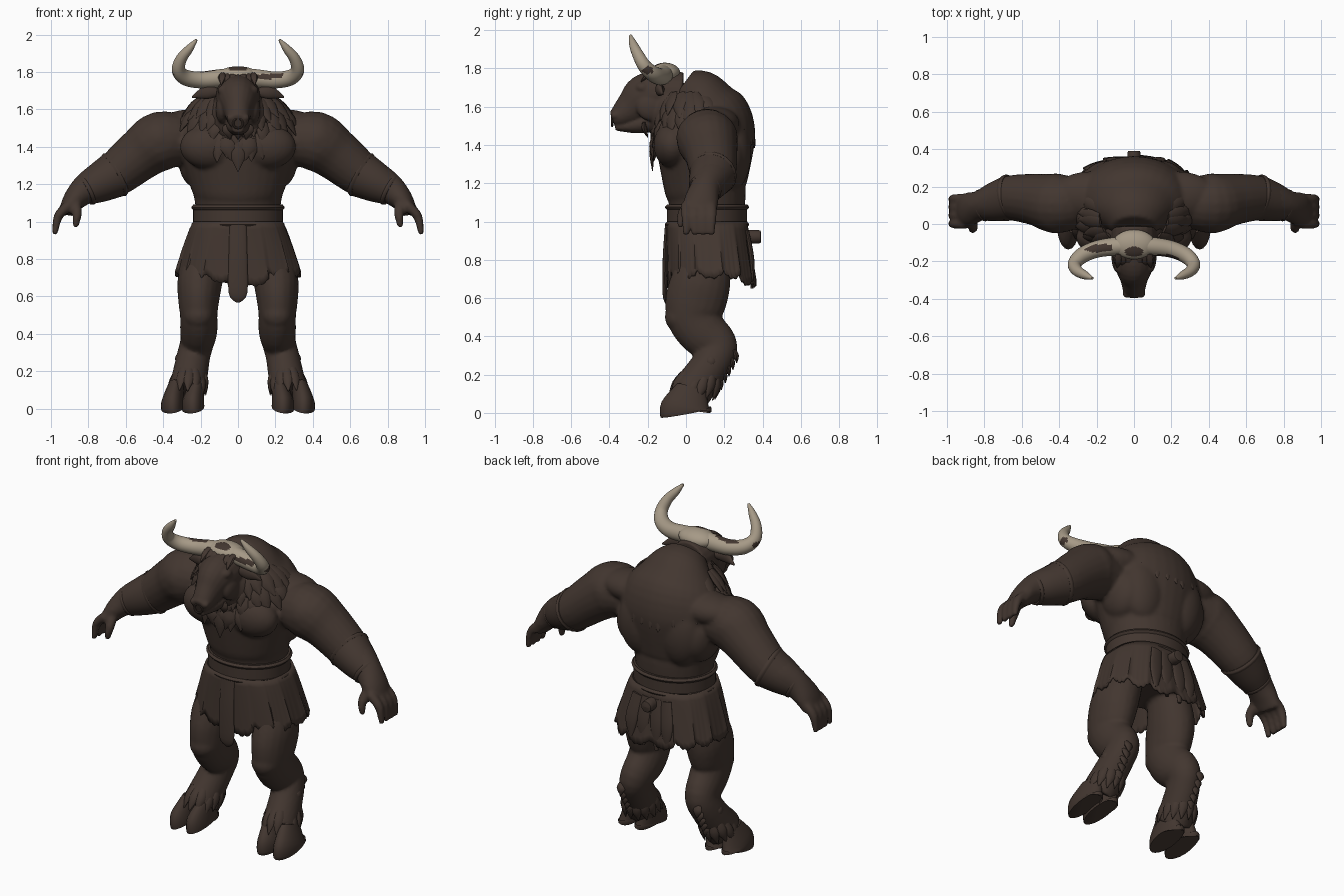
import bpy, bmesh, random
from math import sin, cos, pi, floor, copysign
from mathutils import Vector, Matrix

random.seed(4)
if "Cube" in bpy.data.objects:
    bpy.data.objects.remove(bpy.data.objects["Cube"])
X, Y, Z = Vector((1, 0, 0)), Vector((0, 1, 0)), Vector((0, 0, 1))


def material(name, rgb):
    mat = bpy.data.materials.new(name)
    mat.use_nodes = True
    mat.diffuse_color = (*rgb, 1)
    mat.node_tree.nodes["Principled BSDF"].inputs["Base Color"].default_value = (*rgb, 1)
    return mat


HIDE = material("dark brown hide", (.055, .037, .029))
HORN = material("beige horn", (.38, .32, .24))


def catmull(points, steps):
    """Smooth a list of sections with a spline through all of them."""
    last = len(points) - 1
    result = []
    for i in range(last):
        a, b, c, d = points[max(i - 1, 0)], points[i], points[i + 1], points[min(i + 2, last)]
        for k in range(steps):
            t = k / steps
            result.append(b + (c - a) * (t / 2) + (a * 2 - b * 5 + c * 4 - d) * (t * t / 2)
                          + (b * 3 - a - c * 3 + d) * (t ** 3 / 2))
    return result + [points[last]]


def tube(bm, sections, ref=X, steps=4, sides=20):
    """Loft rings (x, y, z, radius along ref, radius across); one radius makes a circle."""
    points = catmull([Vector(s if len(s) == 5 else (*s, s[3])) for s in sections], steps)
    rings = []
    for i, p in enumerate(points):
        ahead, behind = points[min(i + 1, len(points) - 1)], points[max(i - 1, 0)]
        tangent = Vector((ahead - behind)[:3]).normalized()
        u = (ref - tangent * ref.dot(tangent)).normalized()
        v = tangent.cross(u)
        angles = [2 * pi * k / sides for k in range(sides)]
        rings.append([bm.verts.new(Vector(p[:3]) + u * (p[3] * cos(a)) + v * (p[4] * sin(a))) for a in angles])
    for ring, following in zip(rings, rings[1:]):
        for k in range(sides):
            n = (k + 1) % sides
            bm.faces.new((ring[k], ring[n], following[n], following[k]))
    bm.faces.new(rings[0])
    bm.faces.new(rings[-1])


def spine(bm, sections, **options):
    """Loft along the middle plane from (y, z, half width, half depth)."""
    tube(bm, [(0, *s) for s in sections], **options)


def blob(bm, location, size):
    bmesh.ops.create_uvsphere(bm, u_segments=36, v_segments=24, radius=1,
                              matrix=Matrix.Translation(location) @ Matrix.Diagonal((*size, 1)))


def tuft(bm, base, tip, width, out):
    """Flat pointed lock of hair lying against a surface that faces out."""
    base, tip = Vector(base), Vector(tip)
    middle = base.lerp(tip, .45) + out * .006
    tube(bm, [(*base, .008, width * .7), (*middle, .014, width), (*tip, .002)], out, steps=3, sides=8)


def mirror(bm):
    copy = bmesh.ops.duplicate(bm, geom=bm.verts[:] + bm.edges[:] + bm.faces[:])["geom"]
    for vert in copy:
        if isinstance(vert, bmesh.types.BMVert):
            vert.co.x *= -1


def finish(name, bm, materials=(HIDE,), voxel=0):
    bmesh.ops.recalc_face_normals(bm, faces=bm.faces[:])
    mesh = bpy.data.meshes.new(name)
    bm.to_mesh(mesh)
    bm.free()
    part = bpy.data.objects.new(name, mesh)
    bpy.context.collection.objects.link(part)
    for mat in materials:
        mesh.materials.append(mat)
    bpy.ops.object.select_all(action='DESELECT')
    part.select_set(True)
    bpy.context.view_layer.objects.active = part
    bpy.ops.object.shade_smooth_by_angle(angle=.7)
    if voxel:
        fuse = part.modifiers.new("fuse", 'REMESH')
        fuse.mode, fuse.voxel_size, fuse.use_smooth_shade = 'VOXEL', voxel, True
        relax = part.modifiers.new("relax", 'SMOOTH')
        relax.factor, relax.iterations = .5, 3
    return part


# Body: arm, hand and leg on one side
bm = bmesh.new()
tube(bm, [(.28, .12, 1.43, .13), (.41, .11, 1.43, .16), (.52, .13, 1.36, .14), (.66, .14, 1.25, .12),
          (.75, .12, 1.21, .1), (.82, .1, 1.17, .08), (.88, .08, 1.11, .09, .06), (.92, .07, 1.05, .09, .04)], Y)
for i in range(4):
    y = .045 * i
    tube(bm, [(.9, y, 1.09, .027), (.96, y, 1.03, .025), (.98, y, .93, .015)], Y)
tube(bm, [(.87, .03, 1.1, .03), (.86, -.02, 1.04, .026), (.87, -.03, .97, .016)], Y)
tube(bm, [(.15, .11, .88, .1, .12), (.2, .08, .7, .12, .155), (.21, .05, .58, .11, .16), (.21, .04, .5, .1, .14),
          (.21, .09, .42, .1, .13), (.22, .16, .35, .09, .11), (.24, .14, .27, .09, .1), (.27, .02, .1, .1, .11)])

# Muscles: knee, chest, shoulder, back, flank, trapezius, then the trunk
blob(bm, (.21, -.03, .5), (.08, .08, .08))
blob(bm, (.15, -.07, 1.4), (.16, .1, .12))
blob(bm, (.42, .11, 1.44), (.14, .16, .14))
blob(bm, (.13, .24, 1.36), (.14, .1, .2))
blob(bm, (.22, .16, 1.34), (.1, .14, .16))
blob(bm, (.24, .15, 1.51), (.2, .13, .09))
mirror(bm)
spine(bm, [(.11, .8, .2, .17), (.11, 1.1, .23, .2), (.1, 1.2, .26, .22), (.1, 1.42, .33, .26), (.1, 1.52, .31, .25),
           (.07, 1.6, .25, .21), (.04, 1.66, .19, .16), (-.02, 1.71, .12, .1)], sides=32)
finish("body", bm, voxel=.012)

# Cloven hooves, two toes per foot
bm = bmesh.new()
for x in (.24, .35):
    tube(bm, [(x, 0, 0, .06, .135), (x, 0, .03, .06, .13), (x - .02, .03, .13, .04, .08)])
mirror(bm)
finish("hooves", bm)

# Hair locks around the ankles and behind the hocks
bm = bmesh.new()
LOCKS = 14
for i in range(LOCKS):
    angle = 2 * pi * i / LOCKS
    out = Vector((sin(angle), cos(angle), 0))
    base = Vector((.26 + .08 * out.x, .08 + .1 * out.y, random.uniform(.18, .22)))
    tuft(bm, base, base + out * .02 + Vector((.01, -.05, -.12)), .028, out)
for i in range(5):
    for base, out in ((Vector((.26, .25, .33)), Y), (Vector((.31, .13, .3)), X)):
        base += Vector((0, -.02, -.035)) * i
        tuft(bm, base, base + out * .015 - Z * .07, .028, out)
mirror(bm)
finish("leg_hair", bm)

# Bracers with slightly raised rims
bm = bmesh.new()
elbow, wrist = Vector((.66, .14, 1.25)), Vector((.81, .1, 1.17))
step = (wrist - elbow) * .08
for center, radius in ((elbow, .125), (wrist, .085)):
    tube(bm, [(*(center + step * k), radius + .003 - .006 * abs(k)) for k in (-1, 0, 1)], Y)
tube(bm, [(*elbow, .124), (*elbow.lerp(wrist, .6), .104), (*wrist, .084)], Y)
mirror(bm)
finish("bracers", bm)

# Belt with rolled edges
bm = bmesh.new()
spine(bm, [(.11, .98, .24, .21), (.11, 1.09, .24, .21)], sides=48)
for z in (.985, 1.075):
    spine(bm, [(.11, z + .015 * k, .25 - .012 * abs(k), .22 - .012 * abs(k)) for k in (-1, 0, 1)], sides=48)
finish("belt", bm)

# Kilt of overlapping ragged panels
bm = bmesh.new()
COLUMNS, PANELS, ROWS = 168, 14, 8
drops = [random.uniform(-.02, .02) for _ in range(PANELS)]
columns = []
for i in range(COLUMNS):
    angle = 2 * pi * i / COLUMNS
    panel = i * PANELS / COLUMNS
    across = panel - floor(panel)
    hem = .66 + .04 * abs(2 * across - 1) ** 2 + drops[int(panel)] + .035 * abs(sin(angle)) + .006 * sin(2 * i)
    side, back = (copysign(abs(w) ** .8, w) for w in (sin(angle), -cos(angle)))
    column = []
    for j in range(ROWS + 1):
        t = j / ROWS
        pleat = 1 + t * .05 * (across - .5)
        column.append(bm.verts.new((side * (.24 + .095 * t ** .8) * pleat,
                                    .11 + .02 * t + back * (.21 + .025 * t) * pleat, 1 + (hem - 1) * t)))
    columns.append(column)
for p, q in zip(columns, columns[1:] + columns[:1]):
    for j in range(ROWS):
        bm.faces.new((p[j], q[j], q[j + 1], p[j + 1]))
kilt = finish("kilt", bm)
kilt.modifiers.new("cloth", 'SOLIDIFY').thickness = .014

# Front flap, back strips and tail stub
bm = bmesh.new()
spine(bm, [(-.1, .98, .045, .01), (-.11, .8, .05, .012), (-.11, .62, .05, .012), (-.1, .57, .015, .006)])
for x, z in ((-.11, .68), (-.04, .65), (.05, .66), (.13, .69)):
    tube(bm, [(x * .8, .32, .95, .035, .01), (x, .345, .8, .04, .012), (x, .345, z, .012, .008)])
finish("kilt_flaps", bm)
bm = bmesh.new()
spine(bm, [(.28, .92, .035, .035), (.38, .92, .035, .035), (.39, .92, .02, .02)])
finish("tail_stub", bm)

# Head: brow, eye, cheek and nostril on one side, then skull, jaw and neck
bm = bmesh.new()
blob(bm, (.055, -.225, 1.7), (.055, .045, .035))
blob(bm, (.075, -.245, 1.655), (.017, .017, .015))
blob(bm, (.085, -.18, 1.6), (.035, .08, .075))
blob(bm, (.036, -.37, 1.555), (.026, .025, .022))
mirror(bm)
spine(bm, [(-.02, 1.66, .12, .12), (-.14, 1.665, .12, .125), (-.22, 1.64, .105, .125), (-.29, 1.59, .075, .09),
           (-.35, 1.55, .06, .06), (-.385, 1.535, .045, .04)])
spine(bm, [(-.15, 1.53, .08, .06), (-.26, 1.505, .055, .045), (-.37, 1.49, .03, .015)])
blob(bm, (0, -.06, 1.56), (.16, .15, .17))
finish("head", bm, voxel=.008)

# Ears and nose ring
bm = bmesh.new()
tube(bm, [(.1, -.13, 1.69, .02), (.17, -.14, 1.69, .02, .035), (.245, -.12, 1.665, .004)], Y)
mirror(bm)
finish("ears", bm)
bm = bmesh.new()
turns = [2 * pi * i / 16 for i in range(17)]
tube(bm, [(.026 * sin(a), -.386, 1.525 + .026 * cos(a), .006) for a in turns], Y, steps=1, sides=8)
finish("nose_ring", bm)


def drape(z, out, lift):
    """Point on the neck and shoulders at height z in direction out."""
    rise = max(z - 1.44, 0) ** 2
    return (out.x * (.33 - 2.6 * rise + lift), .09 - rise + out.y * (.26 - 2 * rise + lift), z)


# Mane: rows of hair locks draped round the neck and chest
bm = bmesh.new()
for row, reach in enumerate((1, 1, .7, .4)):
    locks, top = 24 + 4 * row, 1.67 - .07 * row
    for i in range(locks):
        angle = 2 * pi * i / locks + random.uniform(-.06, .06)
        out = Vector((sin(angle), -cos(angle), 0))
        if abs(out.x) < reach and (row < 3 or out.y < 0):
            tuft(bm, drape(top, out, -.01), drape(top - random.uniform(.1, .15), out, .012), .04, out)
for x in (-.06, 0, .06):
    tuft(bm, (x, -.17, 1.45), (x * .6, -.175, 1.265 + abs(x)), .045, -Y)
    tuft(bm, (x, -.22, 1.52), (x * .7, -.2, 1.44), .03, -Y)
# Forelock between the horns
for i in range(-3, 4):
    tuft(bm, (i * .027, -.16, 1.79), (i * .03, -.235, 1.72 + .01 * (i % 2)), .022, (Z - Y).normalized())
finish("mane", bm)

# Horns with a bony boss, and dark hide patches
bm = bmesh.new()
tube(bm, [(0, -.115, 1.775, .05), (.1, -.12, 1.765, .049), (.2, -.135, 1.757, .045), (.28, -.17, 1.77, .042),
          (.318, -.215, 1.81, .036), (.303, -.25, 1.87, .03), (.26, -.275, 1.925, .022),
          (.222, -.29, 1.972, .007)], Y, steps=8, sides=28)
mirror(bm)
blob(bm, (0, -.11, 1.775), (.115, .08, .055))
bend = (.025, .03, .02)
patches = [((-.19, -.13, 1.81), (.08, .025, .03)), ((.17, -.178, 1.78), (.11, .02, .018)),
           ((0, -.15, 1.82), (.05, .03, .03)), ((-.34, -.2, 1.79), bend), ((.345, -.2, 1.79), bend)]
for face in bm.faces:
    middle = face.calc_center_median()
    face.material_index = int(any(sum(((m - c) / s) ** 2 for m, c, s in zip(middle, center, size)) < 1
                                  for center, size in patches))
finish("horns", bm, (HORN, HIDE))
